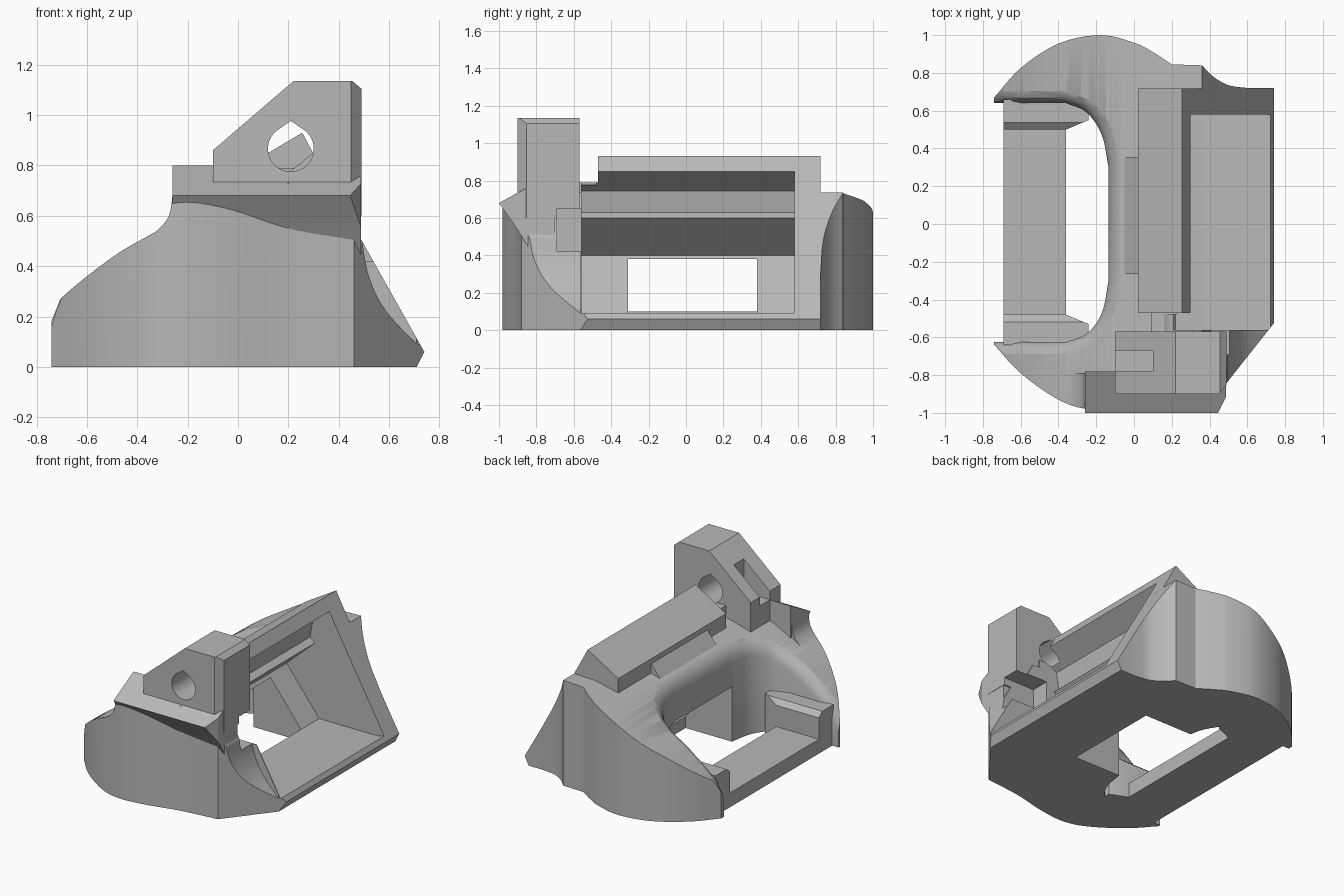
import bpy, bmesh, math
from mathutils import Vector

cube = bpy.data.objects.get("Cube")
if cube:
    bpy.data.objects.remove(cube, do_unlink=True)

grey = bpy.data.materials.new("plain grey")
grey.use_nodes = True
grey.diffuse_color = (0.48, 0.48, 0.48, 1)
grey.node_tree.nodes["Principled BSDF"].inputs["Base Color"].default_value = (0.48, 0.48, 0.48, 1)


def spline(pts, steps=6):
    """Smooth curve through the given points."""
    p = [Vector(q) for q in pts]
    p = [2 * p[0] - p[1]] + p + [2 * p[-1] - p[-2]]
    out = []
    for a, b, c, d in zip(p, p[1:], p[2:], p[3:]):
        for i in range(steps):
            t = i / steps
            out.append(0.5 * (2 * b + (c - a) * t + (2 * a - 5 * b + 4 * c - d) * t * t
                              + (3 * b - a - 3 * c + d) * t ** 3))
    return [tuple(v) for v in out] + [tuple(pts[-1])]


def loft(name, rings):
    """Skin a stack of equal closed rings and cap both ends."""
    bm = bmesh.new()
    rows = [[bm.verts.new(p) for p in ring] for ring in rings]
    for low, high in zip(rows, rows[1:]):
        for i in range(len(low)):
            bm.faces.new((low[i - 1], low[i], high[i], high[i - 1]))
    bm.faces.new(rows[0])
    bm.faces.new(rows[-1])
    bmesh.ops.recalc_face_normals(bm, faces=bm.faces)
    mesh = bpy.data.meshes.new(name)
    bm.to_mesh(mesh)
    bm.free()
    mesh.materials.append(grey)
    ob = bpy.data.objects.new(name, mesh)
    bpy.context.collection.objects.link(ob)
    return ob


def prism(name, pts, axis, lo, hi):
    """Extrude a flat profile along one axis."""
    place = {"x": lambda a, b, h: (h, a, b),
             "y": lambda a, b, h: (a, h, b),
             "z": lambda a, b, h: (a, b, h)}[axis]
    return loft(name, [[place(a, b, h) for a, b in pts] for h in (lo, hi)])


def box(name, x, y, z):
    return prism(name, [(x[0], y[0]), (x[1], y[0]), (x[1], y[1]), (x[0], y[1])], "z", *z)


def combine(ob, other, how):
    """Apply a boolean and remove the helper."""
    mod = ob.modifiers.new("bool", "BOOLEAN")
    mod.operation, mod.solver, mod.object = how, "EXACT", other
    bpy.context.view_layer.objects.active = ob
    bpy.ops.object.modifier_apply(modifier=mod.name)
    bpy.data.objects.remove(other, do_unlink=True)


# Body: curved plan outline, limited by the side profile
back = spline([(0.6, 0.72), (0.5, 0.735), (0.42, 0.78), (0.36, 0.84)])
back_arc = spline([(0.2, 0.845), (0.1, 0.91), (0, 0.96), (-0.18, 1), (-0.4, 0.955),
                   (-0.6, 0.825), (-0.74, 0.67)])
front_arc = spline([(-0.74, -0.64), (-0.6, -0.79), (-0.4, -0.93), (-0.24, -0.98),
                    (-0.05, -0.965), (0.2, -0.91), (0.46, -0.88)])
outline = [(0.8, -0.45), (0.8, 0.72)] + back + back_arc + front_arc
body = prism("body", outline, "z", 0, 1.3)
wing = spline([(-0.74, 0.2), (-0.7, 0.275), (-0.5, 0.435), (-0.33, 0.535), (-0.15, 0.635), (0.02, 0.69)])
side = [(-0.74, 0)] + wing + [(0.2, 0.73), (0.36, 0.735), (0.74, 0.06), (0.71, 0)]
combine(body, prism("side_profile", side, "y", -1.2, 1.2), "INTERSECT")

# Front wall rising to meet the shelf
front_wall = prism("front_wall", outline, "z", 0.2, 0.69)
rise = spline([(-0.42, 0.485), (-0.33, 0.535), (-0.275, 0.6), (-0.258, 0.7)])
combine(front_wall, prism("rise", [(-0.42, 0.3)] + rise + [(0.45, 0.7), (0.45, 0.3)],
                          "y", -1.2, -0.79), "INTERSECT")
combine(body, front_wall, "UNION")

# Open bay between the two curved wings
inner = spline([(-0.36, 0.64), (-0.25, 0.59), (-0.17, 0.47), (-0.135, 0.3)]) + \
    spline([(-0.135, -0.3), (-0.17, -0.47), (-0.25, -0.58), (-0.36, -0.625)])
arm_x = [-0.9, -0.74, -0.7, -0.6, -0.47]
bay = [(x, 0.64) for x in arm_x] + inner + [(x, -0.625) for x in reversed(arm_x)]
combine(body, prism("bay", bay, "z", -0.1, 1.3), "DIFFERENCE")


def wing_height(x):
    for (xa, za), (xb, zb) in zip(wing, wing[1:]):
        if xa <= x <= xb:
            return za + (zb - za) * (x - xa) / (xb - xa)
    return wing[0][1]


def grown_bay(d):
    """Bay outline moved outward by d."""
    pts = [Vector(p) for p in bay]
    out = []
    for i, p in enumerate(pts):
        t = (pts[min(i + 1, len(pts) - 1)] - pts[max(i - 1, 0)]).normalized()
        out.append((p.x - t.y * d, p.y + t.x * d))
    return out


# Rounded rim of the bay, following the wing surface
rim = [[(x, y, wing_height(x) - drop) for x, y in grown_bay(d)]
       for d, drop in ((-0.02, 0.12), (0, 0.085), (0.01, 0.045), (0.03, 0.016), (0.06, 0), (0.075, -0.01))]
rim.append([(x, y, 1.3) for x, y in grown_bay(0.075)])
combine(body, loft("rim_rounding", rim), "DIFFERENCE")

# Ridge along the top of the sloped frame, with a ramp down to the bay rim
ridge = [(0.02, 0.6), (0.02, 0.79), (0.255, 0.93), (0.364, 0.728), (0.3, 0.6)]
combine(body, prism("ridge", ridge, "y", -0.47, 0.718), "UNION")
combine(body, box("ridge_foot", (0.09, 0.31), (-0.6, -0.46), (0.6, 0.79)), "UNION")
ramp = [(0.065, 0.81), (-0.07, 0.645), (-0.12, 0.6), (-0.12, 0.5), (0.1, 0.5)]
combine(body, prism("ramp", ramp, "y", -0.265, 0.355), "UNION")

# Concave sweep at the front corner
sweep = spline([(0.49, 0.52), (0.52, 0.36), (0.59, 0.22), (0.74, 0.06)])
combine(body, prism("corner_sweep", [(0.49, 1)] + sweep + [(0.9, 0.06), (0.9, 1)],
                    "y", -1.1, -0.565), "DIFFERENCE")

# Overhanging front shelf
under = spline([(-0.82, 0.4), (-0.865, 0.48), (-0.93, 0.58), (-1, 0.68)])
shelf = prism("shelf", [(-0.7, 0.4)] + under + [(-0.78, 0.8), (-0.7, 0.8)], "x", -0.26, 0.488)
combine(shelf, box("shelf_step", (-0.4, -0.1), (-0.78, -0.5), (0.3, 1)), "DIFFERENCE")
combine(shelf, prism("shelf_chamfer", [(0.44, -1.01), (0.6, -1.01), (0.5, -0.89)],
                     "z", 0.3, 0.76), "DIFFERENCE")
combine(body, shelf, "UNION")

# Bracket tower with chamfer, roof slot and teardrop hole
tower = prism("tower", [(-0.1, 0.6), (-0.1, 0.86), (0.22, 1.135), (0.455, 1.135), (0.49, 1.105),
                        (0.49, 0.6)], "y", -0.9, -0.57)
combine(tower, prism("tower_chamfer", [(0.44, -0.91), (0.6, -0.91), (0.51, -0.83)],
                     "z", 0.5, 1.3), "DIFFERENCE")
combine(tower, box("roof_slot", (-0.2, 0.1), (-0.78, -0.67), (0.8, 1.3)), "DIFFERENCE")
combine(body, tower, "UNION")
teardrop = [(0.21 + 0.091 * math.cos(a), 0.867 + 0.091 * math.sin(a))
            for a in (math.radians(124 + 292 * i / 32) for i in range(33))] + [(0.21, 0.977)]
combine(body, prism("teardrop_hole", teardrop, "y", -1.1, -0.48), "DIFFERENCE")

# Sloped window cavity and the passage into the bay
cavity = [(0.9, 0.1), (0.75, 0.1), (0.68, 0.08), (0.22, 0.08), (-0.03, 0.4), (0.19, 0.6), (0.15, 0.63),
          (0.17, 0.745), (0.31, 0.857), (0.9, 0.857)]
combine(body, prism("window_cavity", cavity, "y", -0.56, 0.58), "DIFFERENCE")
combine(body, box("passage", (-0.3, 0.22), (-0.31, 0.38), (-0.1, 0.38)), "DIFFERENCE")
combine(body, box("end_recess", (0.25, 0.7), (-0.69, -0.55), (0.42, 0.65)), "DIFFERENCE")

# Cross bar with a tapered clip at each end
box("cross_bar", (-0.69, -0.36), (-0.63, 0.645), (0, 0.1))
for name, s, shift in (("front_clip", -1, 0.02), ("back_clip", 1, 0)):
    plan = [(-0.69, 0.66), (-0.69, 0.5), (-0.36, 0.5), (-0.24, 0.55), (-0.24, 0.66)]
    clip = prism(name, [(x, s * y + shift) for x, y in plan], "z", 0.0, 0.28)
    slope = [(s * 0.49 + shift, 0.24), (s * 0.55 + shift, 0.29), (s * 0.49 + shift, 0.29)]
    combine(clip, prism("clip_slope", slope, "x", -0.8, 0), "DIFFERENCE")

# Smooth curved walls, keep edges sharp
bpy.ops.object.select_all(action="DESELECT")
for ob in bpy.context.scene.objects:
    if ob.type == "MESH" and grey.name in ob.data.materials:
        ob.select_set(True)
        bpy.context.view_layer.objects.active = ob
bpy.ops.object.shade_smooth_by_angle(angle=math.radians(25))
